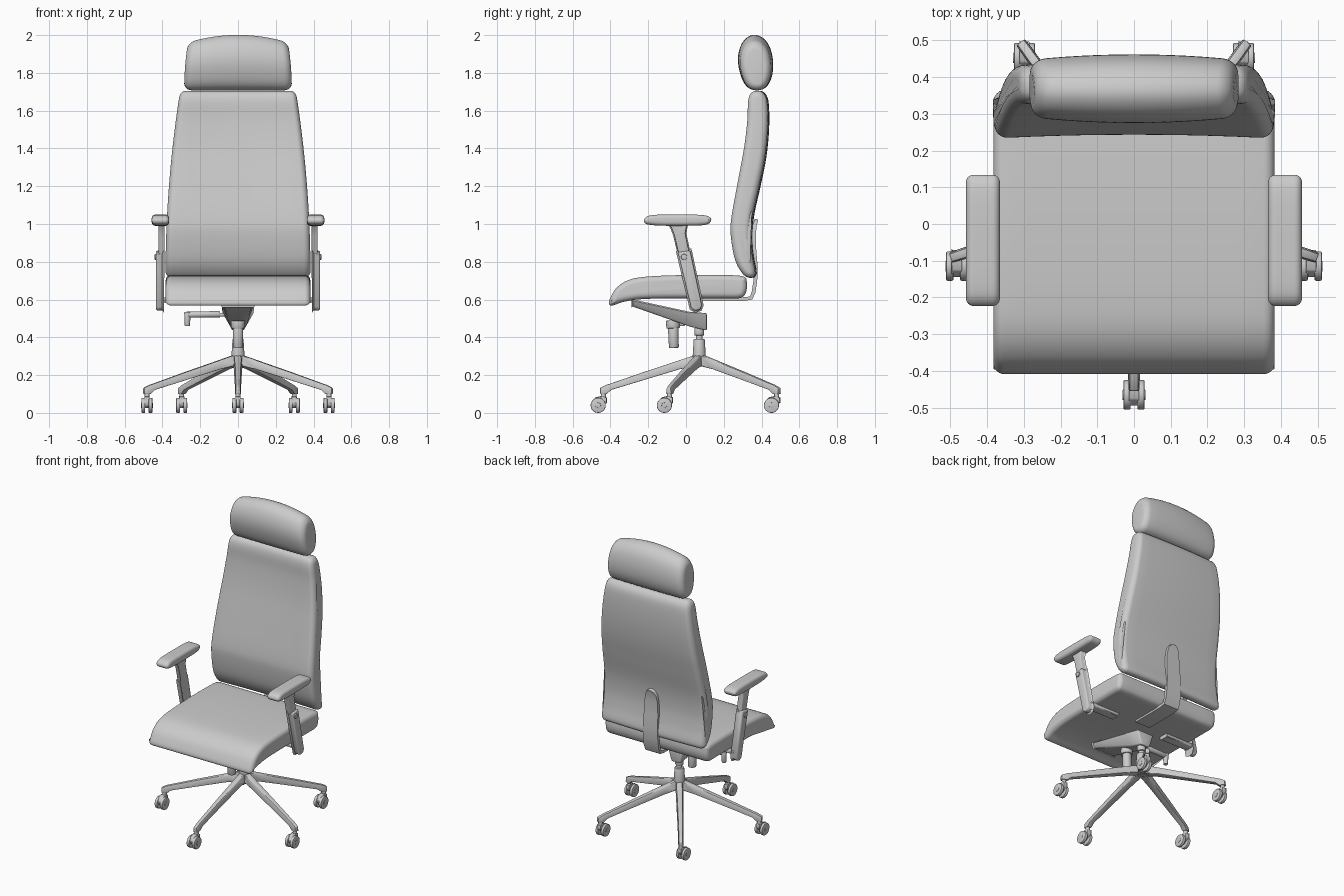
import bpy, bmesh, math
from mathutils import Vector, Matrix

if "Cube" in bpy.data.objects:
    bpy.data.objects.remove(bpy.data.objects["Cube"])


def finish(name, bm):
    bmesh.ops.recalc_face_normals(bm, faces=bm.faces)
    me = bpy.data.meshes.new(name)
    bm.to_mesh(me)
    bm.free()
    ob = bpy.data.objects.new(name, me)
    bpy.context.collection.objects.link(ob)
    return ob


def loft(name, rings, bevel=0, segs=3):
    bm = bmesh.new()
    vs = [[bm.verts.new(p) for p in r] for r in rings]
    n = len(vs[0])
    for a, b in zip(vs, vs[1:]):
        for i in range(n):
            j = (i + 1) % n
            bm.faces.new((a[i], a[j], b[j], b[i]))
    bm.faces.new(vs[0])
    bm.faces.new(vs[-1])
    if bevel:
        bm.normal_update()
        edges = [e for e in bm.edges if e.calc_face_angle(0) > 0.6]
        bmesh.ops.bevel(bm, geom=edges, offset=bevel, segments=segs, profile=0.5,
                        affect='EDGES', clamp_overlap=True)
    return finish(name, bm)


def prism(name, pts, x0, x1, bevel=0):
    return loft(name, [[(x, y, z) for y, z in pts] for x in (x0, x1)], bevel)


def rod(name, a, b, r, r2=None, bevel=0.004, segs=28):
    a, b = Vector(a), Vector(b)
    d = b - a
    m = Matrix.Translation((a + b) / 2) @ d.to_track_quat('Z', 'Y').to_matrix().to_4x4()
    bm = bmesh.new()
    bmesh.ops.create_cone(bm, cap_ends=True, segments=segs, radius1=r,
                          radius2=r if r2 is None else r2, depth=d.length, matrix=m)
    if bevel:
        bm.normal_update()
        edges = [e for e in bm.edges if e.calc_face_angle(0) > 0.6]
        bmesh.ops.bevel(bm, geom=edges, offset=bevel, segments=2, profile=0.5, affect='EDGES')
    return finish(name, bm)


def spline(pts, sub=5):
    out, n = [], len(pts)
    for i in range(n):
        p0, p1, p2, p3 = (Vector(pts[(i + k) % n]) for k in (-1, 0, 1, 2))
        for s in range(sub):
            t = s / sub
            out.append(0.5 * (2 * p1 + (p2 - p0) * t + (2 * p0 - 5 * p1 + 4 * p2 - p3) * t * t
                              + (3 * p1 - p0 - 3 * p2 + p3) * t ** 3))
    return out


def cushion(name, pts, r, warp, hw):
    """Smooth side profile swept across x, with both ends rounded by r, then warped."""
    prof = spline(pts)
    n = len(prof)
    area = sum(prof[i - 1].cross(prof[i]) for i in range(n))
    sign = 1 if area > 0 else -1
    nor = []
    for i in range(n):
        t = (prof[(i + 1) % n] - prof[i - 1]).normalized()
        nor.append(Vector((-t.y, t.x)) * sign)
    steps = []
    for k in range(6, -1, -1):
        a = k / 6 * math.pi / 2
        steps.append((-(hw - r + r * math.sin(a)), r * (1 - math.cos(a))))
    steps += [((hw - r) * k / 5, 0) for k in range(-4, 5)]
    steps += [(-x, o) for x, o in reversed(steps[:7])]
    rings = [[warp(x, *(p + q * o)) for p, q in zip(prof, nor)] for x, o in steps]
    return loft(name, rings)


# Seat with waterfall front edge
cushion("seat", [(-.408, .578), (-.39, .568), (-.33, .588), (-.22, .603), (0, .606), (.2, .606),
                 (.29, .609), (.318, .64), (.322, .69), (.305, .722), (.2, .73), (0, .73),
                 (-.2, .722), (-.3, .705), (-.365, .665), (-.4, .61)],
        .03, lambda x, y, z: (x, y, z), .383)


# Backrest, narrowing upward, with lumbar bulge
def back_warp(x, y, z):
    t = max(0, (z - .72) / .98)
    return (x * (1 - .2 * t * t), y - .01 * (x / .383) ** 2, z)


cushion("backrest", [(.35, .715), (.31, .735), (.268, .81), (.245, .94), (.248, 1.03), (.278, 1.2),
                     (.315, 1.4), (.333, 1.55), (.337, 1.65), (.353, 1.693), (.385, 1.705),
                     (.418, 1.693), (.438, 1.64), (.44, 1.5), (.425, 1.35), (.395, 1.2),
                     (.362, 1.05), (.352, .93), (.36, .83), (.375, .74)],
        .036, back_warp, .384)


# Headrest, crowned on top and fuller in the middle
def head_warp(x, y, z):
    u, t = x / .285, (z - 1.71) / .29
    return (x * (1 - .07 * t * t), .37 + (y - .37) * (1 - .16 * u * u), z - .04 * u * u * t)


cushion("headrest", [(.335, 1.718), (.3, 1.76), (.277, 1.84), (.279, 1.91), (.305, 1.97), (.35, 2.0),
                     (.4, 1.99), (.44, 1.945), (.46, 1.87), (.457, 1.79), (.43, 1.73), (.385, 1.708)],
        .04, head_warp, .285)

# Bent strap joining seat underside and backrest
path = [(.08, .603, .055), (.31, .603, .055), (.345, .608, .055), (.358, .64, .055), (.367, .7, .055),
        (.37, .77, .054), (.362, .86, .052), (.36, .95, .047), (.364, .99, .04), (.37, 1.015, .026),
        (.373, 1.025, .01)]
rings = []
for i, (y, z, w) in enumerate(path):
    a, b = path[max(i - 1, 0)], path[min(i + 1, len(path) - 1)]
    t = Vector((b[0] - a[0], b[1] - a[1])).normalized() * .01
    rings.append([(-w, y + t.y, z - t.x), (w, y + t.y, z - t.x),
                  (w, y - t.y, z + t.x), (-w, y - t.y, z + t.x)])
loft("back_strap", rings)

# Armrests
pad = [(-.222, 1.012), (-.2, .997), (-.12, .991), (0, .991), (.1, .995), (.13, 1.012),
       (.128, 1.034), (.08, 1.048), (-.08, 1.05), (-.18, 1.047), (-.215, 1.033)]
for s, side in ((1, "right"), (-1, "left")):
    cushion(side + "_arm_pad", pad, .02, lambda x, y, z: (x + s * .411, y, z), .046)
    prism(side + "_arm_post", [(-.09, 1.0), (.005, 1.0), (-.004, .95), (.045, .72), (-.01, .72),
                               (-.062, .94), (-.075, .975)], s * .39, s * .422, .006)
    prism(side + "_arm_sleeve", [(-.043, .85), (.022, .86), (.084, .57), (.075, .548), (.05, .54),
                                 (.028, .552)], s * .393, s * .434, .009)
    rod(side + "_arm_button", (s * .42, -.01, .825), (s * .441, -.01, .825), .016)
    prism(side + "_arm_bar", [(.022, .585), (.08, .585), (.08, .61), (.022, .61)],
          s * .19, s * .41, .004)

# Tilt mechanism under the seat
loft("tilt_mechanism", [[(-t, y, zt), (t, y, zt), (b, y, zb), (-b, y, zb)] for y, zt, zb, t, b in
     ((-.288, .602, .565, .09, .08), (.02, .535, .457, .085, .042), (.11, .528, .436, .06, .032))],
     .007)
rod("tension_collar", (0, -.07, .49), (0, -.068, .448), .036)
rod("tension_knob", (0, -.068, .455), (0, -.064, .343), .028, .026, .006)

# Height lever
rod("lever_rod", (-.03, -.02, .52), (-.12, -.02, .52), .01)
rod("lever_handle", (-.095, -.02, .522), (-.275, -.02, .52), .017, .016)
rod("lever_tip", (-.268, -.02, .535), (-.268, -.02, .46), .017, .014)

# Column and hub
C = Vector((0, .07, 0))
rod("gas_column", C + Vector((0, 0, .3)), C + Vector((0, 0, .47)), .017)
rod("column_collar", C + Vector((0, 0, .41)), C + Vector((0, 0, .45)), .026)
rod("base_hub", C + Vector((0, 0, .25)), C + Vector((0, 0, .392)), .038, .029, .005)

# Five legs with twin-wheel casters
secs = ((.012, .31, .25, .024), (.1, .28, .232, .023), (.3, .214, .172, .019),
        (.465, .157, .122, .016), (.49, .149, .1, .016), (.525, .132, .1, .015))
for k in range(5):
    a = math.radians(-90 + 72 * k)
    d, n = Vector((math.cos(a), math.sin(a), 0)), Vector((-math.sin(a), math.cos(a), 0))
    up = Vector((0, 0, 1))
    loft(f"base_leg_{k}", [[C + d * r + n * (w * .75) + up * t, C + d * r - n * (w * .75) + up * t,
                            C + d * r - n * w + up * b, C + d * r + n * w + up * b]
                           for r, t, b, w in secs], .004, 2)
    p = C + d * .507
    rod(f"caster_stem_{k}", p + up * .06, p + up * .112, .013, bevel=.002)
    y = p.y - .028
    prism(f"caster_body_{k}", [(p.y + .016, .055), (p.y + .016, .08), (p.y - .005, .088),
                               (y - .012, .08), (y - .03, .06), (y - .025, .036), (y + .01, .03)],
          p.x - .014, p.x + .014, .003)
    for s in (-1, 1):
        rod(f"caster_wheel_{k}_{'r' if s > 0 else 'l'}", (p.x + s * .009, y, .04),
            (p.x + s * .029, y, .04), .04, bevel=.004, segs=32)
    rod(f"caster_axle_{k}", (p.x - .031, y, .04), (p.x + .031, y, .04), .014, bevel=.001)

# Smooth shading with crisp edges kept
bpy.ops.object.select_all(action='SELECT')
bpy.context.view_layer.objects.active = bpy.data.objects["seat"]
bpy.ops.object.shade_smooth_by_angle(angle=math.radians(35))
